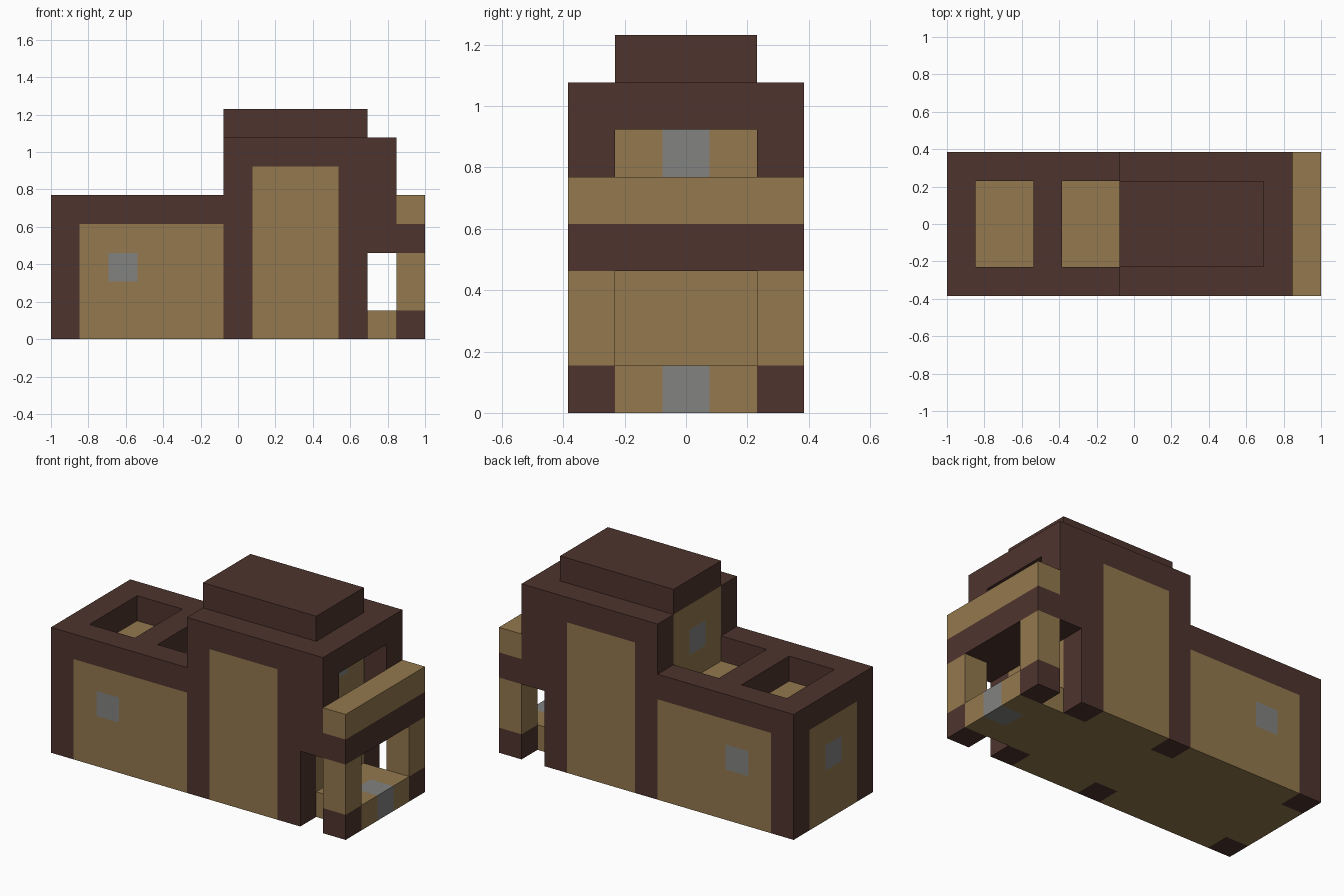
import bpy, bmesh
from mathutils import Vector

cube = bpy.data.objects.get("Cube")
if cube:
    bpy.data.objects.remove(cube, do_unlink=True)

UNIT = 2 / 13                     # edge of one building block
ORIGIN = Vector((-1, -2.5 * UNIT, 0))


def material(name, rgb):
    m = bpy.data.materials.new(name)
    m.use_nodes = True
    m.diffuse_color = (*rgb, 1)
    m.node_tree.nodes["Principled BSDF"].inputs["Base Color"].default_value = (*rgb, 1)
    return m


MATS = [material("dark_timber", (0.076, 0.034, 0.027)),
        material("tan_plank", (0.292, 0.188, 0.076)),
        material("grey_window", (0.223, 0.223, 0.216))]
DARK, TAN, GREY = range(3)
cells = {}


def block(part, mat, xs, ys, zs):
    """Fill a box of blocks (inclusive ranges); part None carves it out."""
    for i in range(xs[0], xs[1] + 1):
        for j in range(ys[0], ys[1] + 1):
            for k in range(zs[0], zs[1] + 1):
                cells.pop((i, j, k), None)
                if part:
                    cells[i, j, k] = (part, mat)


ALL, MID = (0, 4), (1, 3)
CENTRE = (2, 2)
SIDES = ((0, 0), (4, 4))

# low wing: plank walls, corner posts, roof frame with two open wells
block("low_wing", TAN, (0, 5), ALL, (0, 3))
block("low_wing", DARK, (0, 5), ALL, (4, 4))
for well in ((1, 2), (4, 5)):
    block(None, None, well, MID, (4, 4))
block("low_wing", GREY, (0, 0), CENTRE, (2, 2))

# tower: plank core, timber roof and overhanging upper storey
block("tower", TAN, (6, 10), ALL, (0, 5))
block("tower", DARK, (6, 11), ALL, (6, 6))
block("tower", DARK, (11, 11), ALL, (3, 5))
block(None, None, (11, 11), MID, (4, 5))
block("tower", TAN, (6, 6), MID, (6, 6))
for x in (6, 10):
    block("tower", GREY, (x, x), CENTRE, (5, 5))
block("roof_cap", DARK, (6, 10), MID, (7, 7))

# porch step and balcony rail
block("porch_step", TAN, (11, 12), MID, (0, 0))
block("porch_step", GREY, (12, 12), CENTRE, (0, 0))
block("balcony", DARK, (12, 12), ALL, (3, 3))
block("balcony", TAN, (12, 12), ALL, (4, 4))

# timber posts, side windows and balcony posts on both long sides
for side in SIDES:
    block("low_wing", DARK, (0, 0), side, (0, 4))
    block("low_wing", GREY, (2, 2), side, (2, 2))
    for x in (6, 10):
        block("tower", DARK, (x, x), side, (0, 6))
    block("balcony", DARK, (12, 12), side, (0, 0))
    block("balcony", TAN, (12, 12), side, (1, 2))


def build(part):
    """Make one object from the exposed block faces of a part."""
    bm = bmesh.new()
    verts = {}

    def vert(p):
        if p not in verts:
            verts[p] = bm.verts.new(ORIGIN + Vector(p) * UNIT)
        return verts[p]

    for cell, (owner, mat) in cells.items():
        if owner != part:
            continue
        for axis in range(3):
            a, b = (axis + 1) % 3, (axis + 2) % 3
            for step in (0, 1):
                near = list(cell)
                near[axis] += 2 * step - 1
                if tuple(near) in cells:
                    continue
                ring = []
                for da, db in ((0, 0), (1, 0), (1, 1), (0, 1)):
                    p = list(cell)
                    p[axis] += step
                    p[a] += da
                    p[b] += db
                    ring.append(vert(tuple(p)))
                face = bm.faces.new(ring if step else ring[::-1])
                face.material_index = mat
    # merge coplanar squares, keeping colour borders
    bmesh.ops.dissolve_limit(bm, angle_limit=0.01, verts=bm.verts[:],
                             edges=bm.edges[:], delimit={'MATERIAL'})
    mesh = bpy.data.meshes.new(part)
    bm.to_mesh(mesh)
    bm.free()
    for m in MATS:
        mesh.materials.append(m)
    bpy.context.collection.objects.link(bpy.data.objects.new(part, mesh))


for part in ("low_wing", "tower", "roof_cap", "porch_step", "balcony"):
    build(part)
